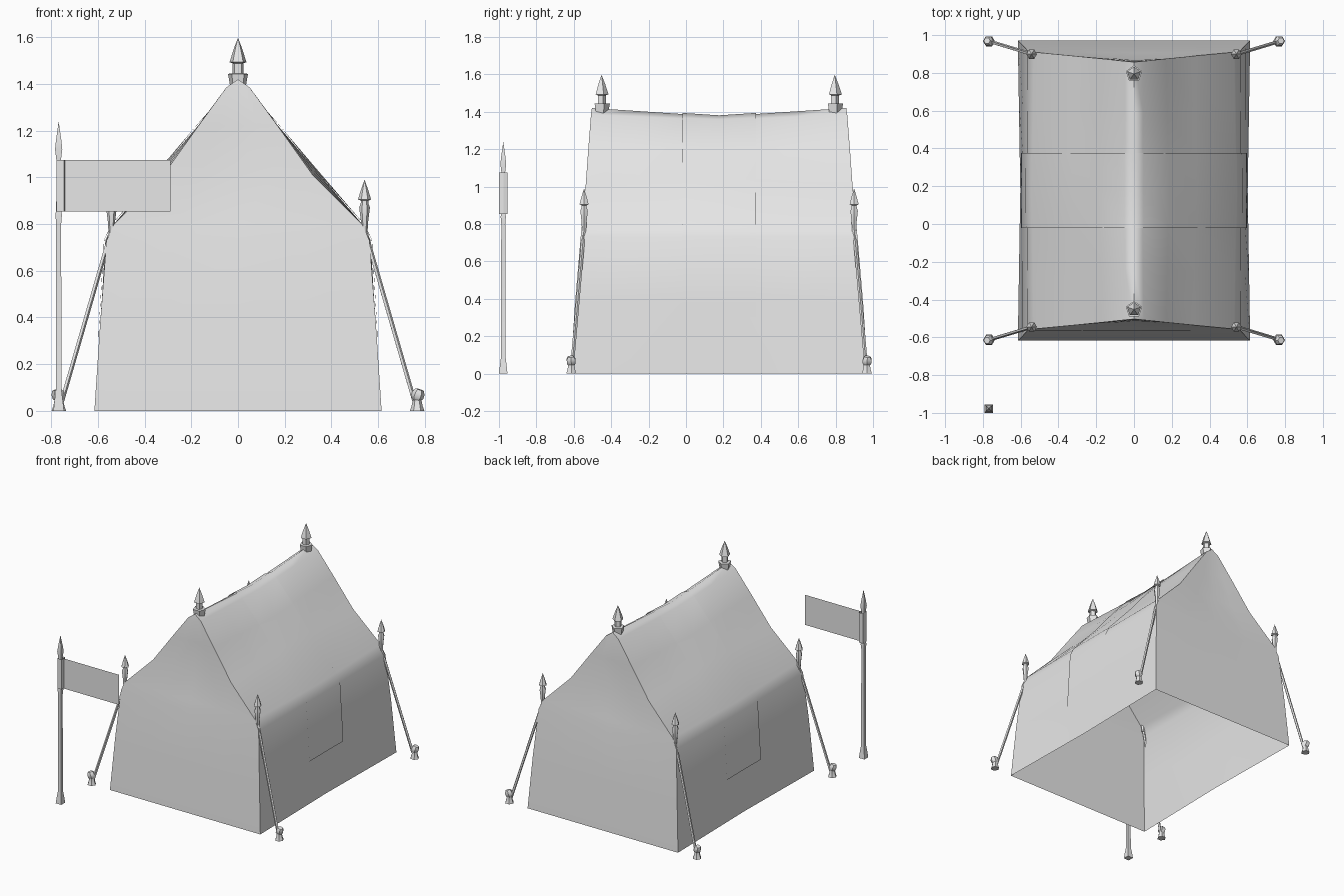
import bpy, bmesh, math
from mathutils import Vector

if "Cube" in bpy.data.objects:
    bpy.data.objects.remove(bpy.data.objects["Cube"])

grey = bpy.data.materials.new("canvas grey")
grey.diffuse_color = (0.8, 0.8, 0.8, 1)
grey.use_nodes = True
grey.node_tree.nodes["Principled BSDF"].inputs["Base Color"].default_value = grey.diffuse_color

YC = 0.177                       # middle of the tent along y
# half cross-sections (x, z) from ground to ridge, at the gables and midway
END = [(0.615, 0), (0.59, 0.38), (0.563, 0.73), (0.53, 0.80), (0.32, 1.01),
       (0.17, 1.22), (0.05, 1.385), (0, 1.42)]
MID = [(0.602, 0), (0.588, 0.38), (0.568, 0.73), (0.54, 0.79), (0.325, 1.04),
       (0.185, 1.205), (0.045, 1.355), (0, 1.375)]
HALF = [0.795, 0.77, 0.74, 0.733, 0.713, 0.698, 0.685, 0.68]   # half length per row


def half_profile(w):
    return [Vector((a[0] + (b[0] - a[0]) * w, a[1] + (b[1] - a[1]) * w))
            for a, b in zip(END, MID)]


def mirrored(points):
    """Full outline from the right foot over the ridge to the left foot."""
    return points + [Vector((-p.x, p.y)) for p in reversed(points[:-1])]


def finish(name, bm, angle=60):
    bmesh.ops.remove_doubles(bm, verts=bm.verts, dist=0.0005)
    bmesh.ops.recalc_face_normals(bm, faces=bm.faces)
    me = bpy.data.meshes.new(name)
    bm.to_mesh(me)
    bm.free()
    ob = bpy.data.objects.new(name, me)
    bpy.context.collection.objects.link(ob)
    me.materials.append(grey)
    bpy.ops.object.select_all(action='DESELECT')
    ob.select_set(True)
    bpy.context.view_layer.objects.active = ob
    bpy.ops.object.shade_smooth_by_angle(angle=math.radians(angle))
    return ob


def grid(bm, rows):
    vs = [[bm.verts.new(p) for p in r] for r in rows]
    for a, b in zip(vs, vs[1:]):
        for i in range(len(a) - 1):
            if len({tuple(v.co) for v in (a[i], a[i + 1], b[i + 1], b[i])}) > 2:
                bm.faces.new((a[i], a[i + 1], b[i + 1], b[i]))


def turned(name, profile, base, sides, axis=(0, 0, 1), spin=0.0, angle=40):
    """Turned part: (radius, height) profile around an axis from a base point."""
    bm = bmesh.new()
    rot = Vector((0, 0, 1)).rotation_difference(Vector(axis).normalized())
    rows = []
    for r, h in profile:
        ring = []
        for i in range(sides + 1):
            a = spin + 2 * math.pi * (i % sides) / sides
            ring.append(Vector(base) + rot @ Vector((r * math.cos(a), r * math.sin(a), h)))
        rows.append(ring)
    grid(bm, rows)
    bmesh.ops.remove_doubles(bm, verts=bm.verts, dist=0.0005)
    bmesh.ops.holes_fill(bm, edges=[e for e in bm.edges if e.is_boundary], sides=0)
    return finish(name, bm, angle)


# tent canvas: sagging walls and roof, open underneath
bm = bmesh.new()
rows = []
for t in (-1, -0.6, -0.25, 0, 0.25, 0.6, 1):
    outline = mirrored(half_profile(1 - abs(t)))
    depth = HALF + HALF[-2::-1]
    rows.append([Vector((p.x, YC + t * d, p.y)) for p, d in zip(outline, depth)])
grid(bm, rows)
# gable ends, with the cloth sinking slightly inward above the eaves
for side in (-1, 1):
    dips = [0, 0, 0, 0.004, 0.018, 0.008, 0, 0]
    gable = []
    for (x, z), d, dip in zip(END, HALF, dips):
        gable.append([Vector((x * f, YC + side * (d - dip * (1 - abs(f))), z))
                      for f in (-1, -0.5, 0, 0.5, 1)])
    top = gable.pop()[2]
    grid(bm, gable)
    fan = [bm.verts.new(p) for p in gable[-1]]
    tip = bm.verts.new(top)
    for a, b in zip(fan, fan[1:]):
        bm.faces.new((a, b, tip))
finish("tent_canvas", bm)

# cloth band laid over the roof, hanging down both walls
bm = bmesh.new()
rows = []
for y in (-0.02, YC, 0.375):
    pts = half_profile(1 - abs(y - YC) / 0.69)
    pts = [pts[0].lerp(pts[1], 0.305 / 0.38)] + pts[1:]
    line = mirrored(pts)
    row = []
    for i, p in enumerate(line):
        d = (line[min(i + 1, len(line) - 1)] - line[max(i - 1, 0)]).normalized()
        row.append(Vector((p.x + d.y * 0.006, y, p.y - d.x * 0.006)))
    rows.append(row)
grid(bm, rows)
finish("roof_band", bm)

# ridge finials
FINIAL = [(0.014, -0.1), (0.014, -0.02), (0.036, -0.01), (0.045, 0.04), (0.024, 0.042),
          (0.024, 0.085), (0.038, 0.09), (0.02, 0.145), (0, 0.195)]
for name, y in (("front", -0.452), ("back", 0.795)):
    turned(name + "_ridge_finial", FINIAL, (0, y, 1.403), 5, spin=math.pi / 2)

# corner spikes, guy ropes and ground pegs
SPIKE = [(0.012, 0), (0.016, 0.06), (0.023, 0.115), (0.016, 0.135), (0.016, 0.145),
         (0.028, 0.15), (0.016, 0.19), (0, 0.235)]
PEG = [(0.031, 0), (0.024, 0.02), (0.018, 0.05), (0.018, 0.06)]
HEAD = [(0.016, -0.015), (0.027, 0), (0.027, 0.02), (0.018, 0.035)]
for sx, xn in ((-1, "left"), (1, "right")):
    for sy, yn in ((-1, "front"), (1, "back")):
        tag = f"{yn}_{xn}_"
        top = Vector((sx * 0.542, YC + sy * 0.722, 0.755))
        foot = Vector((sx * 0.767, YC + sy * 0.79, 0))
        turned(tag + "corner_spike", SPIKE, top, 6)
        low = foot + Vector((-sx * 0.012, -sy * 0.004, 0.04))
        d = top + Vector((0, 0, 0.02)) - low
        turned(tag + "guy_rope", [(0.010, 0), (0.010, d.length)], low, 5, d)
        turned(tag + "peg", PEG, foot, 6)
        turned(tag + "peg_head", HEAD, foot + Vector((0, 0, 0.058)), 6,
               (sx * 0.35, sy * 0.1, 1))

# banner pole with spear tip
PX, PY = -0.768, -0.977
POLE = [(0.032, 0), (0.026, 0.04), (0.017, 0.09), (0.015, 0.80), (0.02, 0.84), (0.015, 0.86),
        (0.013, 1.07), (0.022, 1.12), (0.016, 1.16), (0, 1.24)]
turned("banner_pole", POLE, (PX, PY, 0), 4, spin=math.pi / 4)

# banner: sleeve around the pole and a flat sheet
bm = bmesh.new()
x0, x1, y0, y1, z0, z1 = PX - 0.01, -0.74, PY - 0.022, PY + 0.022, 0.853, 1.075
loop = [(-0.29, PY), (x1, PY), (x1 - 0.005, y0), (x0, y0), (x0, y1), (x1 - 0.005, y1), (x1, PY)]
grid(bm, [[Vector((x, y, z)) for x, y in loop] for z in (z0, z1)])
finish("banner", bm, 30)
